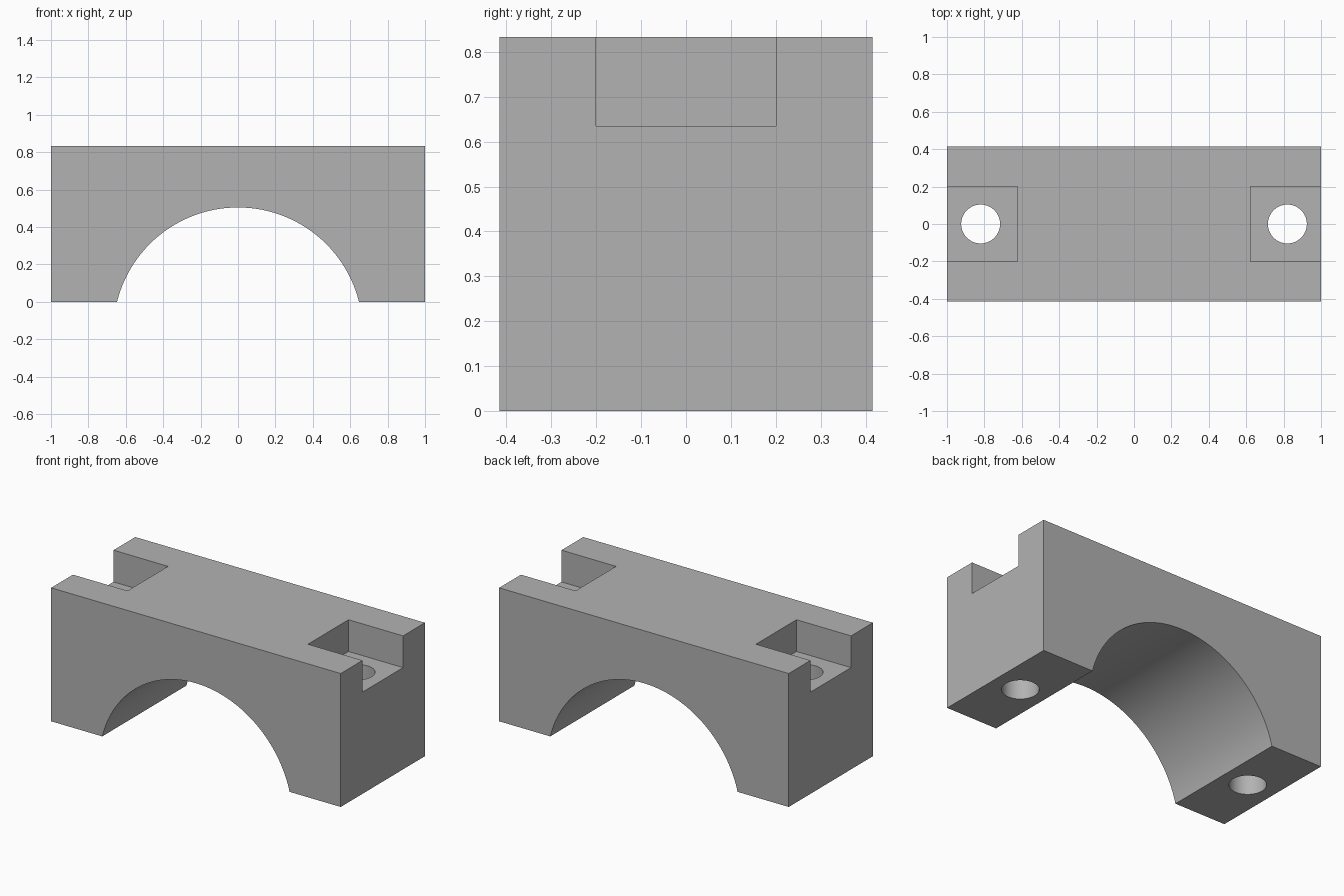
import bpy
import math

LENGTH, DEPTH, HEIGHT = 2.0, 0.83, 0.833
ARCH_RADIUS, ARCH_TOP = 0.667, 0.505
SLOT_INNER, SLOT_WIDTH, SLOT_FLOOR = 0.623, 0.4, 0.635
HOLE_X, HOLE_RADIUS = 0.82, 0.104

default = bpy.data.objects.get("Cube")
if default:
    bpy.data.objects.remove(default, do_unlink=True)

grey = bpy.data.materials.new("mid grey")
grey.use_nodes = True
colour = (0.448, 0.448, 0.448, 1)
grey.diffuse_color = colour
grey.node_tree.nodes["Principled BSDF"].inputs["Base Color"].default_value = colour


def box(name, low, high):
    centre = [(a + b) / 2 for a, b in zip(low, high)]
    bpy.ops.mesh.primitive_cube_add(size=1, location=centre)
    obj = bpy.context.object
    obj.name = name
    obj.scale = [b - a for a, b in zip(low, high)]
    bpy.ops.object.transform_apply(location=True, rotation=True, scale=True)
    obj.data.materials.append(grey)
    return obj


def cylinder(name, radius, location, sides, rotation=(0, 0, 0)):
    bpy.ops.mesh.primitive_cylinder_add(vertices=sides, radius=radius, depth=3,
                                        location=location, rotation=rotation)
    obj = bpy.context.object
    obj.name = name
    bpy.ops.object.transform_apply(location=True, rotation=True, scale=True)
    obj.data.materials.append(grey)
    return obj


# Solid block
block = box("saddle_block", (-LENGTH / 2, -DEPTH / 2, 0),
            (LENGTH / 2, DEPTH / 2, HEIGHT))

# Arched channel running front to back
cutters = [cylinder("arch_cutter", ARCH_RADIUS, (0, 0, ARCH_TOP - ARCH_RADIUS),
                    128, (math.pi / 2, 0, 0))]

# Open slot and bolt hole at each end
for side, sign in (("left", 1), ("right", -1)):
    xs = sorted((sign * SLOT_INNER, sign * (LENGTH / 2 + 0.2)))
    cutters.append(box(side + "_slot_cutter",
                       (xs[0], -SLOT_WIDTH / 2, SLOT_FLOOR),
                       (xs[1], SLOT_WIDTH / 2, HEIGHT + 0.2)))
    cutters.append(cylinder(side + "_hole_cutter", HOLE_RADIUS,
                            (sign * HOLE_X, 0, 0), 64))

# Cut the block, then drop the cutters
bpy.context.view_layer.objects.active = block
for cutter in cutters:
    cutter.hide_render = True
    mod = block.modifiers.new(cutter.name, "BOOLEAN")
    mod.operation = "DIFFERENCE"
    mod.solver = "EXACT"
    mod.object = cutter
    bpy.ops.object.modifier_apply(modifier=mod.name)
    bpy.data.objects.remove(cutter, do_unlink=True)

# Smooth the round walls, keep the block edges sharp
bpy.ops.object.select_all(action="DESELECT")
block.select_set(True)
bpy.context.view_layer.objects.active = block
bpy.ops.object.shade_smooth_by_angle(angle=math.radians(30))
